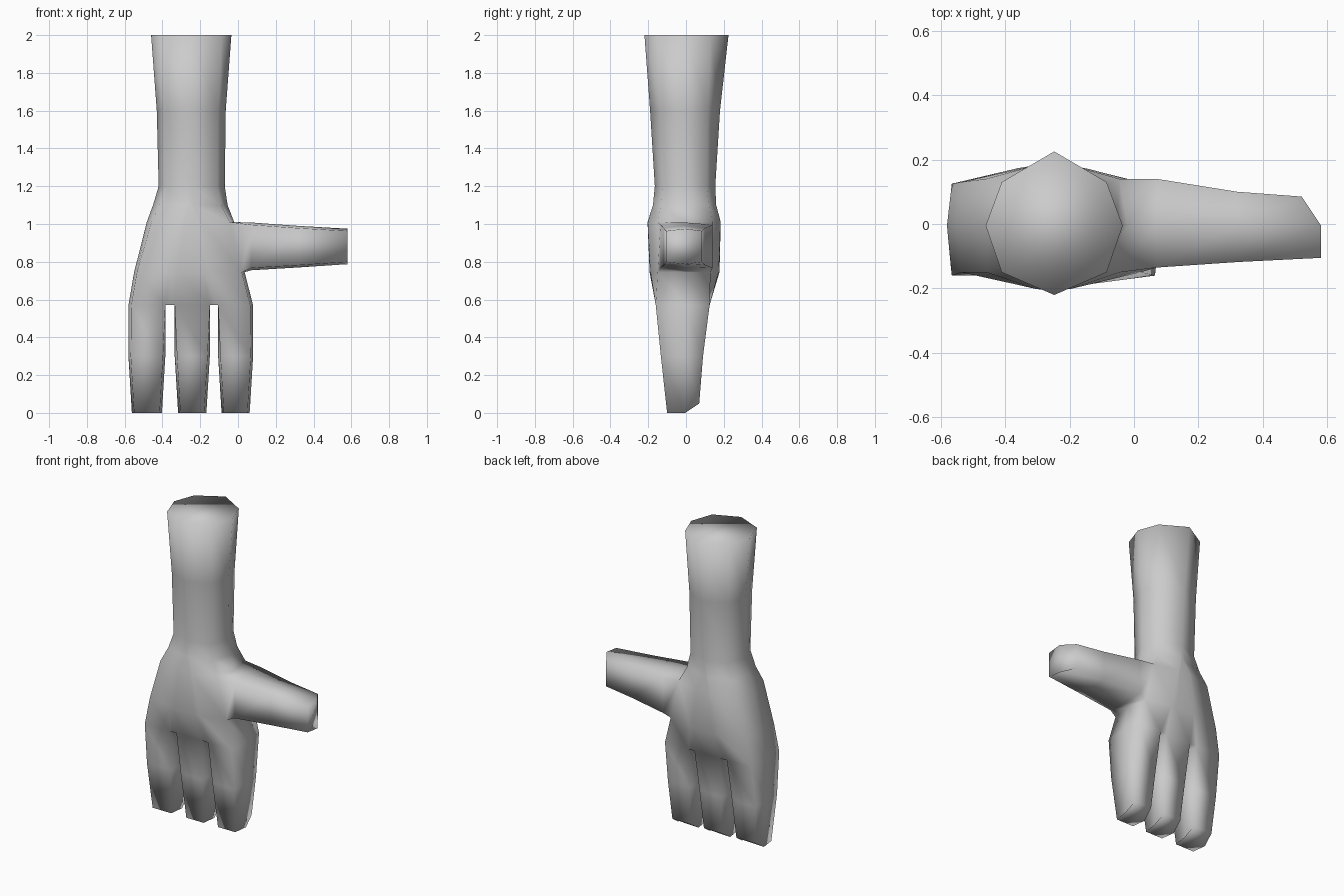
import bpy, bmesh

cube = bpy.data.objects.get("Cube")
if cube:
    bpy.data.objects.remove(cube, do_unlink=True)

skin = bpy.data.materials.new("plain grey")
skin.use_nodes = True
skin.diffuse_color = (0.6, 0.6, 0.6, 1)
skin.node_tree.nodes["Principled BSDF"].inputs["Base Color"].default_value = (0.6, 0.6, 0.6, 1)

bm = bmesh.new()


def bridge(a, b, skip=()):
    """Join two closed rings of vertices with quads."""
    n = len(a)
    for i in range(n):
        if i not in skip:
            j = (i + 1) % n
            bm.faces.new((a[i], a[j], b[j], b[i]))


# Column positions across the knuckles and along the forearm
KNUCKLE = (0, 0.286, 0.365, 0.66, 0.73, 1)
ARM = (0, 0.5, 0.5, 0.5, 0.5, 1)


def arm_ring(z, left, right, inset, front, front_mid, back, back_mid, spread):
    """Front columns, right side, back columns, left side."""
    lo, hi = left + inset, right - inset
    cols = [a + (k - a) * spread for a, k in zip(ARM, KNUCKLE)]

    def row(edge, mid):
        return [bm.verts.new((lo + (hi - lo) * f,
                              edge + (mid - edge) * (1 - (2 * f - 1) ** 2), z))
                for f in cols]
    f_row, b_row = row(front, front_mid), row(back, back_mid)
    return (f_row + [bm.verts.new((right, -0.005, z))] + b_row[::-1]
            + [bm.verts.new((left, -0.005, z))])


# Forearm, wrist and palm, from the top down
sections = (
    (2.00, -0.46, -0.035, 0.05, -0.15, -0.22, 0.13, 0.225, 0),
    (1.60, -0.43, -0.065, 0.04, -0.13, -0.19, 0.115, 0.18, 0),
    (1.20, -0.42, -0.07, 0.04, -0.125, -0.165, 0.11, 0.155, 0),
    (1.10, -0.45, -0.055, 0.035, -0.13, -0.175, 0.12, 0.16, 0.2),
    (1.01, -0.483, -0.02, 0.025, -0.15, -0.205, 0.14, 0.185, 0.6),
    (0.745, -0.55, 0.035, 0.015, -0.15, -0.195, 0.13, 0.18, 0.85),
    (0.57, -0.58, 0.08, 0.015, -0.16, -0.16, 0.125, 0.125, 1),
)
rings = [arm_ring(*s) for s in sections]
bm.faces.new(rings[0])
THUMB_UPPER = 4
for i in range(len(rings) - 1):
    bridge(rings[i], rings[i + 1], skip=(5, 6) if i == THUMB_UPPER else ())

# Thumb, growing out of the opening in the side of the palm
up, low = rings[THUMB_UPPER], rings[THUMB_UPPER + 1]
ring = [up[5], up[6], up[7], low[7], low[6], low[5]]
for x, tip, front, back, bottom, top in ((0.07, 0.07, -0.135, 0.14, 0.755, 1.008),
                                         (0.32, 0.32, -0.118, 0.1, 0.77, 0.99),
                                         (0.58, 0.52, -0.105, 0.085, 0.787, 0.975)):
    points = ((x, front, top - 0.012), (x, -0.005, top), (tip, back, top - 0.012),
              (tip, back, bottom + 0.012), (x, -0.005, bottom), (x, front, bottom + 0.012))
    new = [bm.verts.new(p) for p in points]
    bridge(ring, new)
    ring = new
bm.faces.new(ring)

# Three fingers with six sided sections and a sloped back at the tip
knuckle = rings[-1]
fronts, backs = knuckle[:6], knuckle[7:13][::-1]
inner = [bm.verts.new((v.co.x, -0.005, 0.57)) for v in fronts[1:5]]
mids = [knuckle[13]] + inner + [knuckle[6]]
for k in range(3):
    a, b = 2 * k, 2 * k + 1
    ring = [fronts[a], fronts[b], mids[b], backs[b], backs[a], mids[a]]
    x0, x1 = mids[a].co.x, mids[b].co.x
    for z, z_back, narrow, front, back in ((0.3, 0.3, 0, -0.133, 0.09),
                                           (0, 0.05, 0.018, -0.1, 0.07)):
        lo, hi = x0 + narrow, x1 - narrow
        points = ((lo + 0.012, front, z), (hi - 0.012, front, z), (hi, -0.005, z),
                  (hi - 0.012, back, z_back), (lo + 0.012, back, z_back), (lo, -0.005, z))
        new = [bm.verts.new(p) for p in points]
        bridge(ring, new)
        ring = new
    bm.faces.new(ring)

# Webs between the fingers
for a in (1, 3):
    bm.faces.new((fronts[a], fronts[a + 1], mids[a + 1], mids[a]))
    bm.faces.new((mids[a], mids[a + 1], backs[a + 1], backs[a]))

bmesh.ops.remove_doubles(bm, verts=bm.verts, dist=0.0005)
bmesh.ops.recalc_face_normals(bm, faces=bm.faces)
for face in bm.faces:
    face.smooth = True

mesh = bpy.data.meshes.new("hand")
bm.to_mesh(mesh)
bm.free()
mesh.materials.append(skin)
hand = bpy.data.objects.new("hand_and_forearm", mesh)
bpy.context.collection.objects.link(hand)
